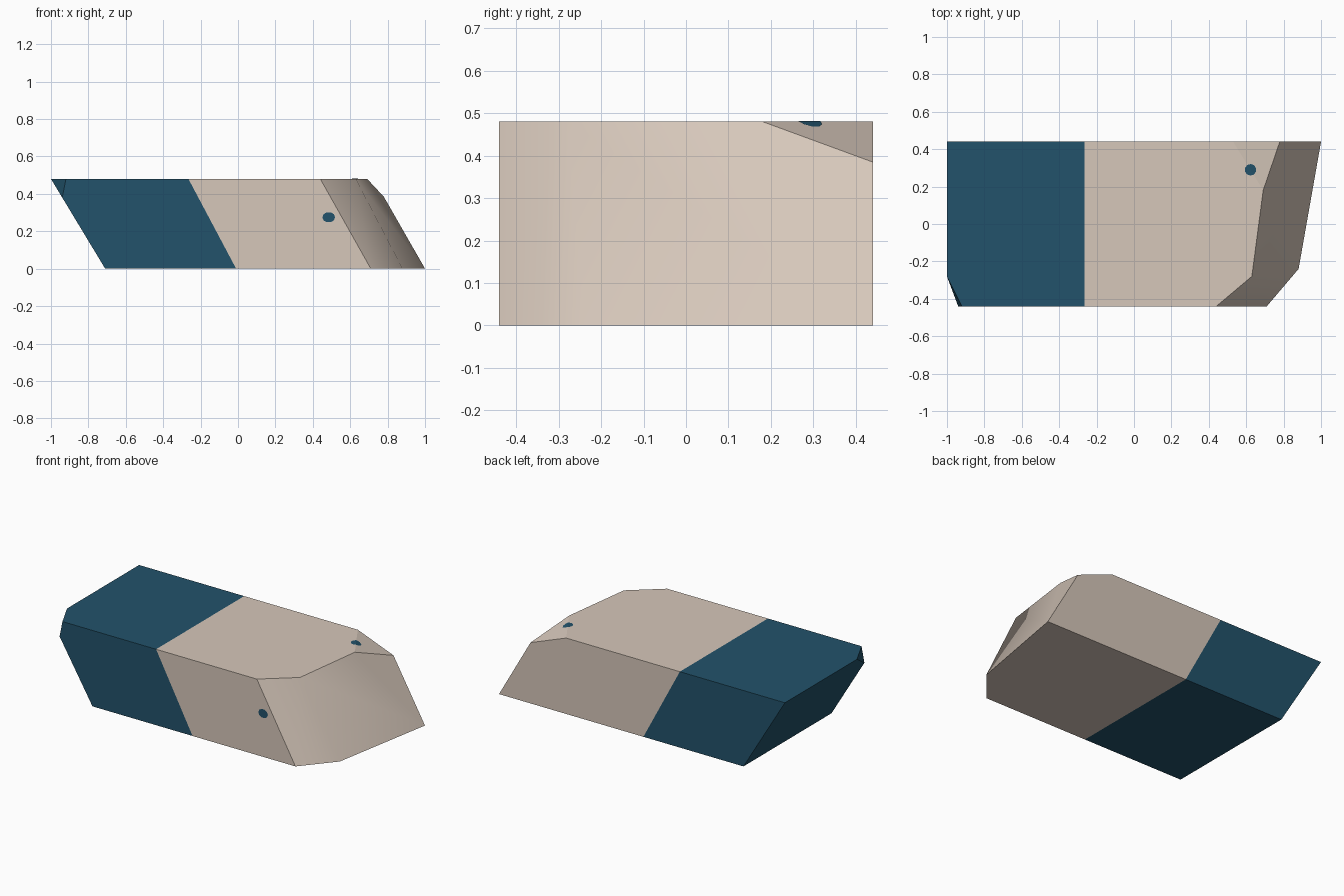
import bpy, bmesh, math
from mathutils import Vector

if "Cube" in bpy.data.objects:
    bpy.data.objects.remove(bpy.data.objects["Cube"])

H, Y = 0.48, 0.44


def material(name, rgb):
    m = bpy.data.materials.new(name)
    m.diffuse_color = (*rgb, 1)
    m.use_nodes = True
    m.node_tree.nodes["Principled BSDF"].inputs["Base Color"].default_value = m.diffuse_color
    return m


beige = material("beige", (0.67, 0.57, 0.49))
blue = material("dark blue", (0.016, 0.085, 0.145))


def new_object(name, bm, mats):
    mesh = bpy.data.meshes.new(name)
    bm.to_mesh(mesh)
    bm.free()
    for m in mats:
        mesh.materials.append(m)
    ob = bpy.data.objects.new(name, mesh)
    bpy.context.collection.objects.link(ob)
    return ob


def geometry(bm):
    return bm.verts[:] + bm.edges[:] + bm.faces[:]


def chop_corner(bm, a, b, c):
    """Slice off the corner above the plane through three points."""
    n = (b - a).cross(c - a)
    if n.z < 0:
        n.negate()
    cut = bmesh.ops.bisect_plane(bm, geom=geometry(bm), plane_co=a, plane_no=n,
                                 clear_outer=True)["geom_cut"]
    edges = [e for e in cut if isinstance(e, bmesh.types.BMEdge)]
    bmesh.ops.holes_fill(bm, edges=edges, sides=0)


# Slanted eraser body: bottom and top outlines joined by sides
bottom = [(-0.71, -Y), (0.71, -Y), (0.88, -0.24), (1.0, Y), (-0.71, Y)]
top = [(-1.0, -Y), (0.44, -Y), (0.63, -0.28), (0.725, Y), (-1.0, Y)]
bm = bmesh.new()
lo = [bm.verts.new((x, y, 0)) for x, y in bottom]
hi = [bm.verts.new((x, y, H)) for x, y in top]
bm.faces.new(lo[::-1])
bm.faces.new(hi)
for i in range(5):
    j = (i + 1) % 5
    f = bm.faces.new((lo[i], lo[j], hi[j], hi[i]))
    f.smooth = i in (1, 2)          # rounded worn end

# Worn corners
A, B, C = Vector((0.53, Y, H)), Vector((0.691, 0.18, H)), Vector((0.779, Y, 0.385))
chop_corner(bm, A, B, C)
chop_corner(bm, Vector((-1.0, -0.28, H)), Vector((-0.92, -Y, H)),
            Vector((-0.94, -Y, 0.38)))

# Slanted colour split between the two halves
split_co, split_no = Vector((-0.265, 0, H)), Vector((H, 0, 0.255))
bmesh.ops.bisect_plane(bm, geom=geometry(bm), plane_co=split_co, plane_no=split_no)
bmesh.ops.recalc_face_normals(bm, faces=bm.faces[:])
for f in bm.faces:
    f.material_index = int((f.calc_center_median() - split_co).dot(split_no) < 0)
new_object("eraser_body", bm, [beige, blue])

# Front spot: thin disc on the front face
bm = bmesh.new()
ring = [(math.cos(k * math.tau / 10), math.sin(k * math.tau / 10)) for k in range(10)]
bm.faces.new([bm.verts.new((0.485 + 0.034 * c, -Y - 0.002, 0.275 + 0.028 * s))
              for c, s in ring])
new_object("front_spot", bm, [blue])

# Top spot: disc folded over the crease of the worn corner
bm = bmesh.new()
along = (B - A).normalized()
plane = (B - A).cross(C - A).normalized()
center = A.lerp(B, 0.577)
verts = []
for c, s in ring:
    p = center + along * 0.031 * c + Vector((-along.y, along.x, 0)) * 0.031 * s
    drop = plane.dot(p - A) / plane.z
    p.z = H + 0.002 - max(drop, 0)
    verts.append(bm.verts.new(p))
bm.faces.new(verts[:6])
bm.faces.new(verts[5:] + verts[:1])
new_object("top_spot", bm, [blue])
